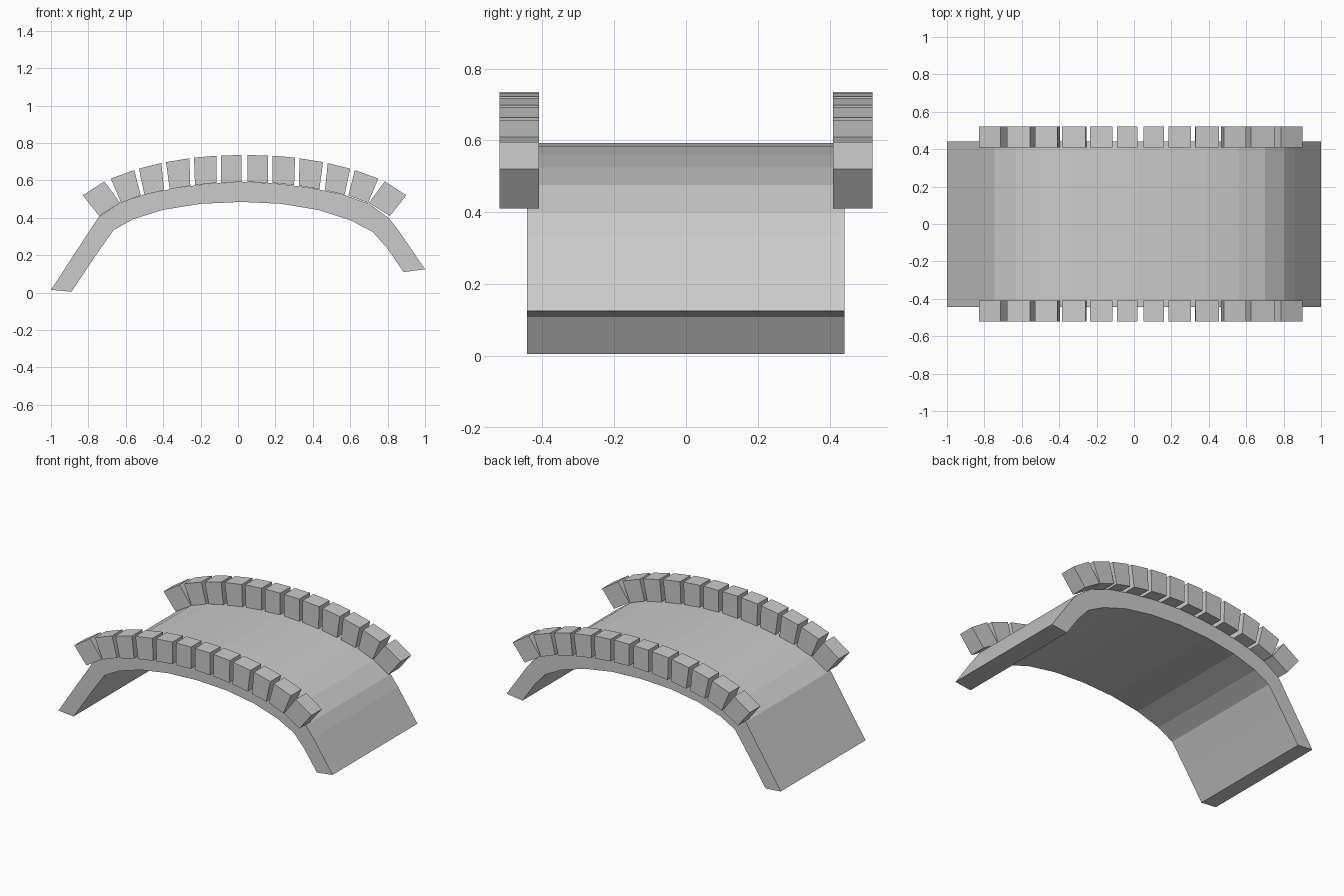
import bpy
import bmesh

cube = bpy.data.objects.get("Cube")
if cube:
    bpy.data.objects.remove(cube, do_unlink=True)

# Single plain stone colour
stone = bpy.data.materials.new("stone grey")
stone.use_nodes = True
colour = (0.6, 0.6, 0.6, 1)
stone.diffuse_color = colour
stone.node_tree.nodes["Principled BSDF"].inputs["Base Color"].default_value = colour


def extrude_profile(name, outline, y_front, y_back):
    """Make a solid by sweeping an x-z outline from front to back."""
    mesh = bpy.data.meshes.new(name)
    bm = bmesh.new()
    face = bm.faces.new([bm.verts.new((x, y_front, z)) for x, z in outline])
    swept = bmesh.ops.extrude_face_region(bm, geom=[face])
    moved = [v for v in swept["geom"] if isinstance(v, bmesh.types.BMVert)]
    bmesh.ops.translate(bm, verts=moved, vec=(0, y_back - y_front, 0))
    # Cap the front again if the sweep consumed the starting face
    bmesh.ops.holes_fill(bm, edges=[e for e in bm.edges if e.is_boundary])
    bmesh.ops.recalc_face_normals(bm, faces=bm.faces)
    bm.to_mesh(mesh)
    bm.free()
    mesh.materials.append(stone)
    obj = bpy.data.objects.new(name, mesh)
    bpy.context.scene.collection.objects.link(obj)
    return obj


# Arched deck: upper line left to right, then under line right to left
upper = [(-1, .015), (-.745, .405), (-.63, .48), (-.5, .525), (-.33, .56),
         (-.16, .582), (.02, .593), (.2, .584), (.39, .56), (.56, .525),
         (.7, .475), (.805, .4), (.86, .33), (1, .125)]
under = [(.885, .11), (.8, .235), (.72, .325), (.6, .388), (.43, .442),
         (.23, .475), (.02, .485), (-.2, .475), (-.4, .443), (-.56, .393),
         (-.665, .335), (-.77, .185), (-.89, .005)]
extrude_profile("arched_deck", upper + under, -.443, .441)

# Parapet stones of one half: top outer, top inner, bottom inner, bottom outer
half_stones = [
    [(-.83, .52), (-.715, .595), (-.63, .48), (-.742, .41)],
    [(-.68, .61), (-.555, .655), (-.52, .52), (-.625, .48)],
    [(-.53, .663), (-.41, .693), (-.395, .548), (-.5, .523)],
    [(-.385, .698), (-.26, .718), (-.255, .572), (-.365, .553)],
    [(-.235, .722), (-.115, .732), (-.115, .587), (-.23, .575)],
    [(-.09, .734), (.02, .735), (.02, .592), (-.09, .587)],
]
ARCH_CENTRE = .035


def mirrored(outline):
    return [(2 * ARCH_CENTRE - x, z) for x, z in reversed(outline)]


# Two parapets, each with both halves of the arch
all_stones = half_stones + [mirrored(s) for s in reversed(half_stones)]
for side, y0, y1 in (("front", -.52, -.41), ("back", .41, .52)):
    for i, outline in enumerate(all_stones):
        extrude_profile(f"{side}_parapet_stone_{i + 1}", outline, y0, y1)
